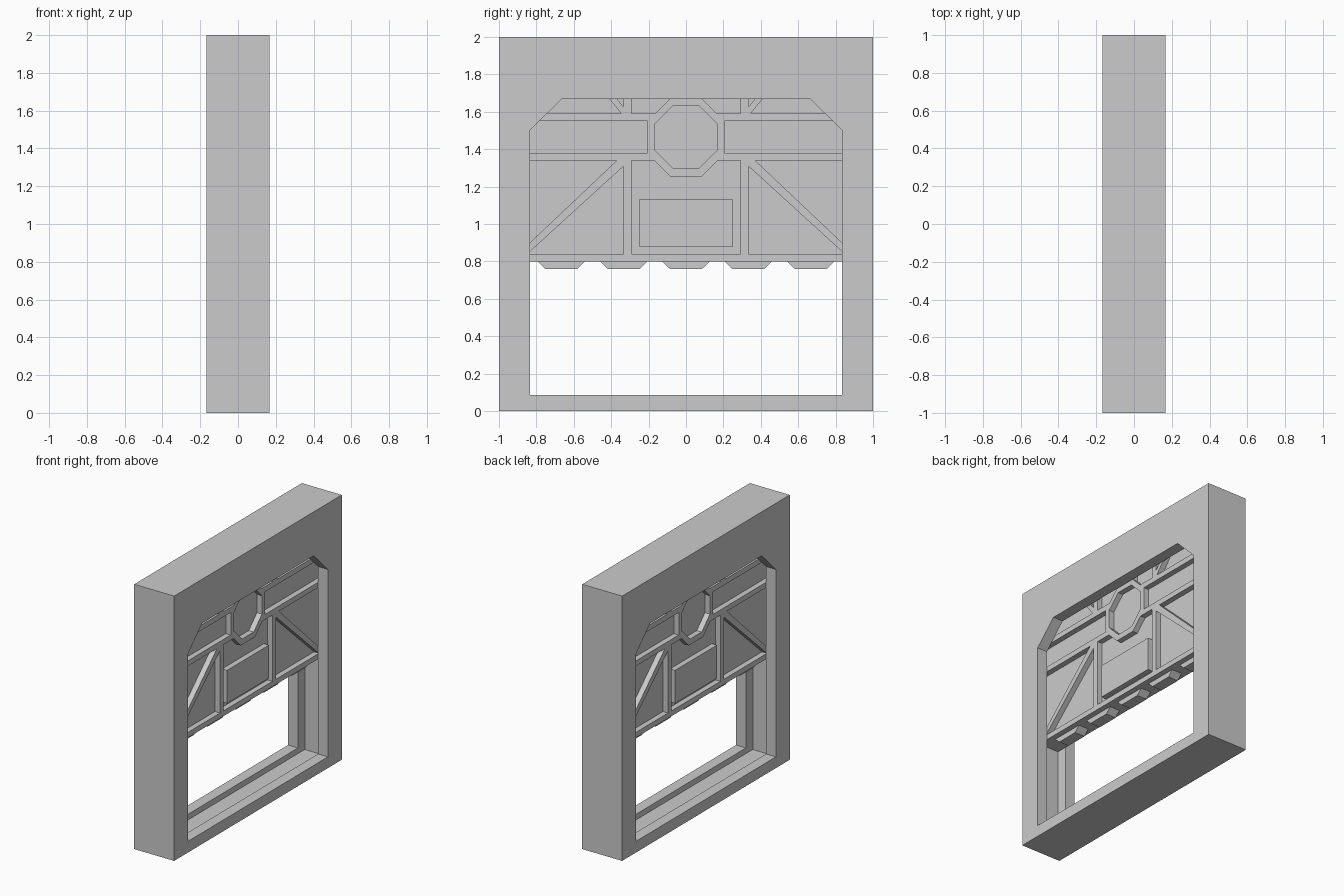
import bpy, bmesh, math

if "Cube" in bpy.data.objects:
    bpy.data.objects.remove(bpy.data.objects["Cube"])


def prism(name, pieces):
    """Extrude (y, z) outlines along x; pieces = [(points, x0, x1), ...]."""
    bm = bmesh.new()
    for pts, x0, x1 in pieces:
        face = bm.faces.new([bm.verts.new((x0, y, z)) for y, z in pts])
        ext = bmesh.ops.extrude_face_region(bm, geom=[face])["geom"]
        moved = [v for v in ext if isinstance(v, bmesh.types.BMVert)]
        bmesh.ops.translate(bm, verts=moved, vec=(x1 - x0, 0, 0))
    bmesh.ops.recalc_face_normals(bm, faces=bm.faces)
    mesh = bpy.data.meshes.new(name)
    bm.to_mesh(mesh)
    bm.free()
    ob = bpy.data.objects.new(name, mesh)
    bpy.context.collection.objects.link(ob)
    return ob


def cut(ob, cutter):
    mod = ob.modifiers.new("cut", "BOOLEAN")
    mod.operation = "DIFFERENCE"
    mod.solver = "EXACT"
    mod.object = cutter
    bpy.context.view_layer.objects.active = ob
    bpy.ops.object.modifier_apply(modifier=mod.name)
    bpy.data.objects.remove(cutter)


def arch(w, z0, z_side, w_top, z_top):
    """Opening outline with chamfered top corners."""
    return [(-w, z0), (w, z0), (w, z_side), (w_top, z_top), (-w_top, z_top), (-w, z_side)]


def flip(pts):
    return [(-y, z) for y, z in pts]


T, FACE, CORE = 0.1667, 0.0833, 0.0417   # half depths: frame, door ribs, door core

# Frame with chamfered opening and a door groove around the inside
frame = prism("frame", [([(-1, 0), (1, 0), (1, 2), (-1, 2)], -T, T)])
cut(frame, prism("opening_cutter", [(arch(0.835, 0.085, 1.5, 0.665, 1.668), -0.3, 0.3)]))
cut(frame, prism("groove_cutter", [(arch(0.917, 0.042, 1.535, 0.70, 1.752), -FACE - 0.001, FACE + 0.001)]))

# Half-raised door slab, recessed panels on both faces leave the ribs
door = prism("door", [(arch(0.915, 0.80, 1.533, 0.70, 1.748), -FACE, FACE)])
side_panels = [
    [(0.205, 1.38), (0.95, 1.38), (0.95, 1.55), (0.205, 1.55)],
    [(0.37, 1.34), (0.95, 1.34), (0.95, 0.84), (0.898, 0.84)],
    [(0.333, 1.31), (0.333, 0.84), (0.848, 0.84)],
    [(0.165, 1.59), (0.292, 1.59), (0.292, 1.8), (0.085, 1.8), (0.085, 1.67)],
    [(0.333, 1.625), (0.333, 1.8), (0.477, 1.8)],
    [(0.345, 1.59), (0.95, 1.59), (0.95, 1.8), (0.517, 1.8)],
]
centre_panel = [(-0.292, 0.84), (0.292, 0.84), (0.292, 1.34), (0.17, 1.34),
                (0.085, 1.255), (-0.085, 1.255), (-0.17, 1.34), (-0.292, 1.34)]
r = 0.167 / math.cos(math.pi / 8)
octagon = [(r * math.cos((i + 0.5) * math.pi / 4), 1.465 + r * math.sin((i + 0.5) * math.pi / 4))
           for i in range(8)]
panels = side_panels + [flip(p) for p in side_panels] + [centre_panel, octagon]
cut(door, prism("panel_cutter", [(p, s * CORE, s * 0.12) for p in panels for s in (-1, 1)]))

# Raised plate in the centre panel, front and back
plate = [(-0.25, 0.88), (0.25, 0.88), (0.25, 1.13), (-0.25, 1.13)]
prism("door_plate", [(plate, s * CORE, s * FACE) for s in (-1, 1)])

# Teeth along the bottom edge of the door
prism("door_teeth", [([(c - 0.127, 0.80), (c - 0.086, 0.76), (c + 0.086, 0.76), (c + 0.127, 0.80)],
                      -CORE, CORE) for c in (-0.667, -0.333, 0, 0.333, 0.667)])
